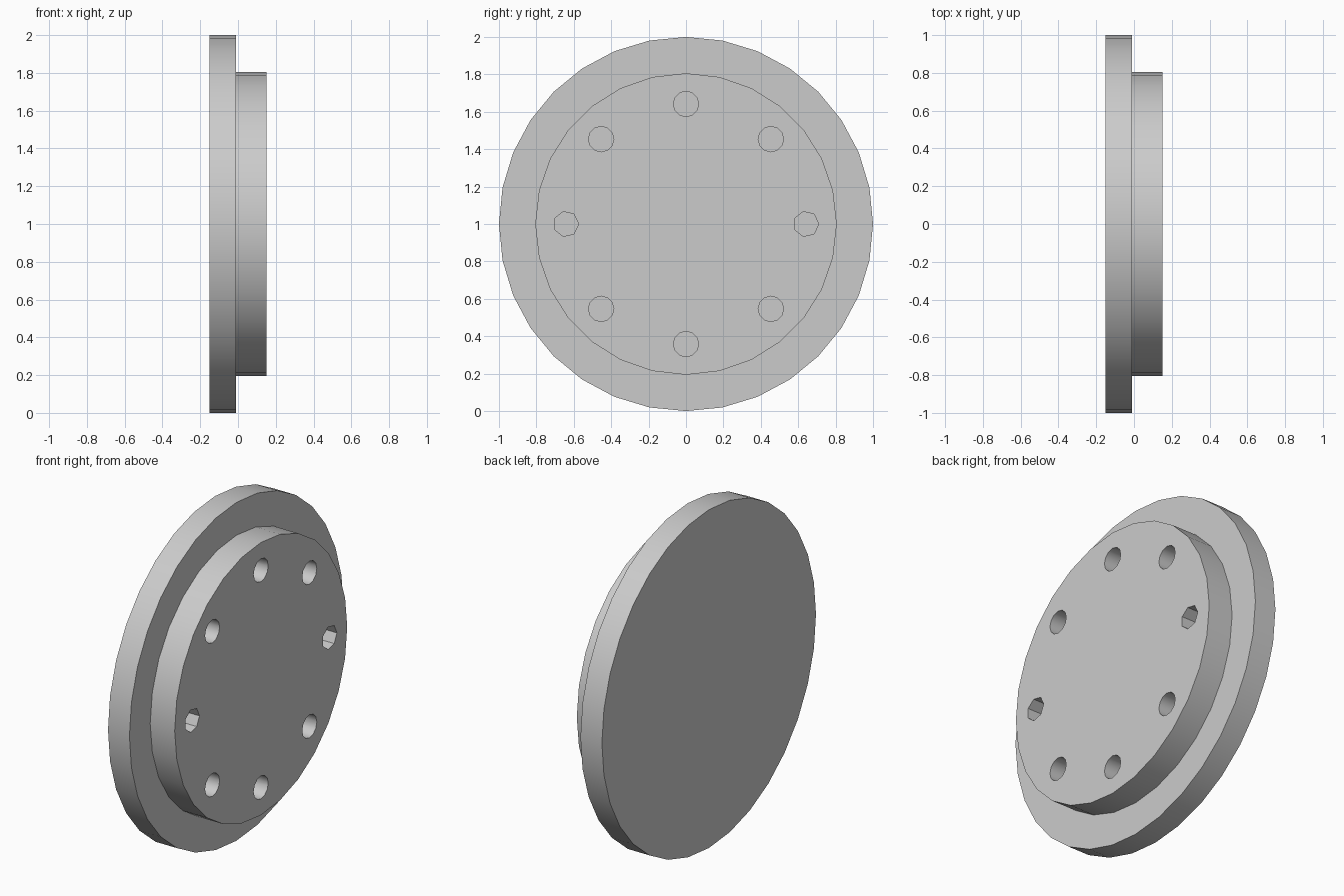
import bpy, bmesh, math
from mathutils import Matrix, Vector

cube = bpy.data.objects.get("Cube")
if cube:
    bpy.data.objects.remove(cube)

grey = bpy.data.materials.new("plain_grey")
grey.use_nodes = True
colour = (0.6, 0.6, 0.6, 1)
grey.diffuse_color = colour
grey.node_tree.nodes["Principled BSDF"].inputs["Base Color"].default_value = colour


def add_disc(bm, radius, x0, x1, sides, y=0, z=1):
    """Cylinder along x from x0 to x1, with one corner pointing to +y."""
    profile = []
    for i in range(sides):
        a = math.tau * i / sides
        profile.append(bm.verts.new((x0, y + radius * math.cos(a), z + radius * math.sin(a))))
    base = bm.faces.new(profile)
    result = bmesh.ops.extrude_face_region(bm, geom=[base], use_keep_orig=True)
    moved = [g for g in result["geom"] if isinstance(g, bmesh.types.BMVert)]
    bmesh.ops.translate(bm, verts=moved, vec=Vector((x1 - x0, 0, 0)))


def make_object(name, bm):
    bmesh.ops.recalc_face_normals(bm, faces=bm.faces)
    mesh = bpy.data.meshes.new(name)
    bm.to_mesh(mesh)
    bm.free()
    mesh.materials.append(grey)
    obj = bpy.data.objects.new(name, mesh)
    bpy.context.collection.objects.link(obj)
    return obj


def select_only(obj):
    bpy.ops.object.select_all(action="DESELECT")
    obj.select_set(True)
    bpy.context.view_layer.objects.active = obj


# Wide backing plate
bm = bmesh.new()
add_disc(bm, 1.0, -0.15, -0.01, 32)
plate = make_object("backing_plate", bm)

# Raised boss, sunk slightly into the plate
bm = bmesh.new()
add_disc(bm, 0.806, -0.03, 0.15, 28)
boss = make_object("raised_boss", bm)

# Ring of eight bolt holes, the two side ones with fewer sides
bm = bmesh.new()
for i in range(8):
    a = math.tau * i / 8
    sides = 7 if i % 4 == 0 else 12
    add_disc(bm, 0.068, -0.1, 0.3, sides, 0.642 * math.cos(a), 1 + 0.642 * math.sin(a))
cutter = make_object("bolt_hole_cutter", bm)
cutter.hide_render = True

cut = boss.modifiers.new("bolt_holes", "BOOLEAN")
cut.operation = "DIFFERENCE"
cut.object = cutter
select_only(boss)
bpy.ops.object.modifier_apply(modifier=cut.name)
bpy.data.objects.remove(cutter)

# Smooth rims with crisp edges
for obj in (plate, boss):
    select_only(obj)
    bpy.ops.object.shade_smooth_by_angle(angle=math.radians(35))
